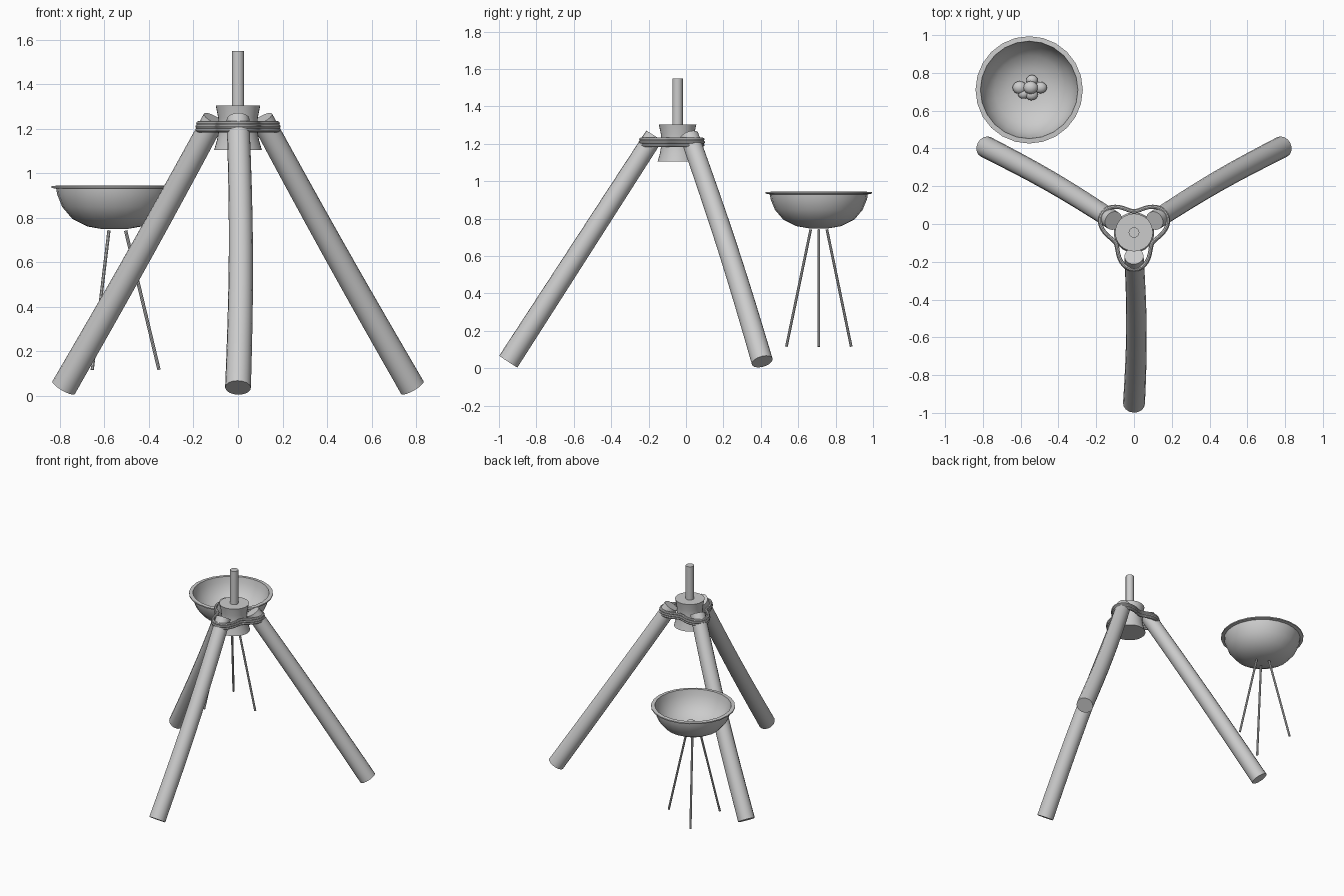
import bpy, bmesh, math
from mathutils import Vector, Matrix

if "Cube" in bpy.data.objects:
    bpy.data.objects.remove(bpy.data.objects["Cube"], do_unlink=True)

grey = bpy.data.materials.new("plain_grey")
grey.use_nodes = True
COLOUR = (0.6, 0.6, 0.6, 1)
grey.diffuse_color = COLOUR
grey.node_tree.nodes["Principled BSDF"].inputs["Base Color"].default_value = COLOUR

HUB = Vector((0, -0.045, 0))
BOWL = Vector((-0.555, 0.71, 0))


def finish(obj, angle=40):
    """Select an object, give it the material and smooth it."""
    bpy.ops.object.select_all(action="DESELECT")
    obj.select_set(True)
    bpy.context.view_layer.objects.active = obj
    if obj.type == "CURVE":
        bpy.ops.object.convert(target="MESH")
        obj = bpy.context.view_layer.objects.active
    obj.data.materials.clear()
    obj.data.materials.append(grey)
    bpy.ops.object.shade_smooth_by_angle(angle=math.radians(angle))
    return obj


def lathe(name, profile, centre, sides):
    """Revolve (radius, z) points about a vertical axis."""
    bm = bmesh.new()
    verts = [bm.verts.new((r, 0, z)) for r, z in profile]
    edges = [bm.edges.new(pair) for pair in zip(verts, verts[1:])]
    bmesh.ops.spin(bm, geom=verts + edges, axis=(0, 0, 1), cent=(0, 0, 0),
                   angle=math.tau, steps=sides)
    bmesh.ops.remove_doubles(bm, verts=bm.verts, dist=0.0005)
    bmesh.ops.recalc_face_normals(bm, faces=bm.faces)
    mesh = bpy.data.meshes.new(name)
    bm.to_mesh(mesh)
    bm.free()
    obj = bpy.data.objects.new(name, mesh)
    obj.location = centre
    bpy.context.collection.objects.link(obj)
    return finish(obj)


def tube(name, points, radii, closed=False, resolution=6):
    """Sweep a round section along a path."""
    curve = bpy.data.curves.new(name, "CURVE")
    curve.dimensions = "3D"
    curve.bevel_depth = 1
    curve.bevel_resolution = resolution
    curve.use_fill_caps = True
    spline = curve.splines.new("POLY")
    spline.points.add(len(points) - 1)
    for point, co, radius in zip(spline.points, points, radii):
        point.co = (*co, 1)
        point.radius = radius
    spline.use_cyclic_u = closed
    obj = bpy.data.objects.new(name, curve)
    bpy.context.collection.objects.link(obj)
    return finish(obj)


# Three stout, slightly bowed tripod legs
def tripod_leg(name, degrees, bow):
    turn = Matrix.Rotation(math.radians(degrees), 3, "Z")
    foot, top = Vector((0, -0.905, 0.036)), Vector((0, -0.125, 1.243))
    steps = [i / 8 for i in range(9)]
    path = [HUB + turn @ (foot.lerp(top, t) + Vector((bow * math.sin(math.pi * t), 0, 0)))
            for t in steps]
    tube(name, path, [0.058 - 0.007 * t for t in steps])


tripod_leg("front_leg", 0, 0.013)
tripod_leg("back_left_leg", 120, 0.013)
tripod_leg("back_right_leg", 240, -0.013)

# Waisted hub and the upright pole
lathe("hub", [(0, 1.105), (0.107, 1.105), (0.094, 1.15), (0.086, 1.2),
              (0.089, 1.25), (0.1, 1.303), (0, 1.303)], HUB, 32)
lathe("pole", [(0, 1.2), (0.028, 1.2), (0.028, 1.55), (0, 1.55)], HUB, 24)

# Rope strands binding the legs to the hub
for i, z in enumerate((1.193, 1.209, 1.224)):
    ring = []
    for k in range(60):
        a = math.tau * k / 60
        r = 0.153 + 0.043 * math.cos(3 * (a + math.pi / 2)) + 0.004 * (i == 1)
        ring.append(HUB + Vector((r * math.cos(a), r * math.sin(a), z)))
    tube(f"rope_strand_{i + 1}", ring, [0.0095] * len(ring), closed=True, resolution=2)

# Open bowl with a flared rim
lathe("bowl", [(0, 0.748), (0.05, 0.748), (0.12, 0.76), (0.19, 0.795), (0.235, 0.848),
               (0.258, 0.905), (0.262, 0.93), (0.284, 0.934), (0.284, 0.942),
               (0.258, 0.944), (0.25, 0.905), (0.227, 0.852), (0.184, 0.803),
               (0.117, 0.769), (0.05, 0.757), (0, 0.757)], BOWL, 24)

# Thin bowl stand legs
for i in range(3):
    a = math.tau * i / 3
    out = Vector((math.cos(a), math.sin(a), 0))
    tube(f"stand_leg_{i + 1}",
         [BOWL + out * 0.2 + Vector((0, 0, 0.116)), BOWL + out * 0.05 + Vector((0, 0, 0.742))],
         [0.0075, 0.0075], resolution=2)

# Pile of lumps in the bowl
lumps = [(-0.05, 0.012, 0.785, 0.038), (0.015, 0.052, 0.783, 0.03),
         (0.06, 0.012, 0.785, 0.034), (0.012, -0.025, 0.783, 0.034),
         (0.008, 0.012, 0.807, 0.038), (-0.03, -0.02, 0.783, 0.03)]
for i, (x, y, z, r) in enumerate(lumps):
    bpy.ops.mesh.primitive_uv_sphere_add(segments=16, ring_count=10, radius=r,
                                         location=BOWL + Vector((x, y, z)))
    lump = bpy.context.object
    lump.name = f"lump_{i + 1}"
    lump.scale = (1, 0.9, 0.8)
    finish(lump)
